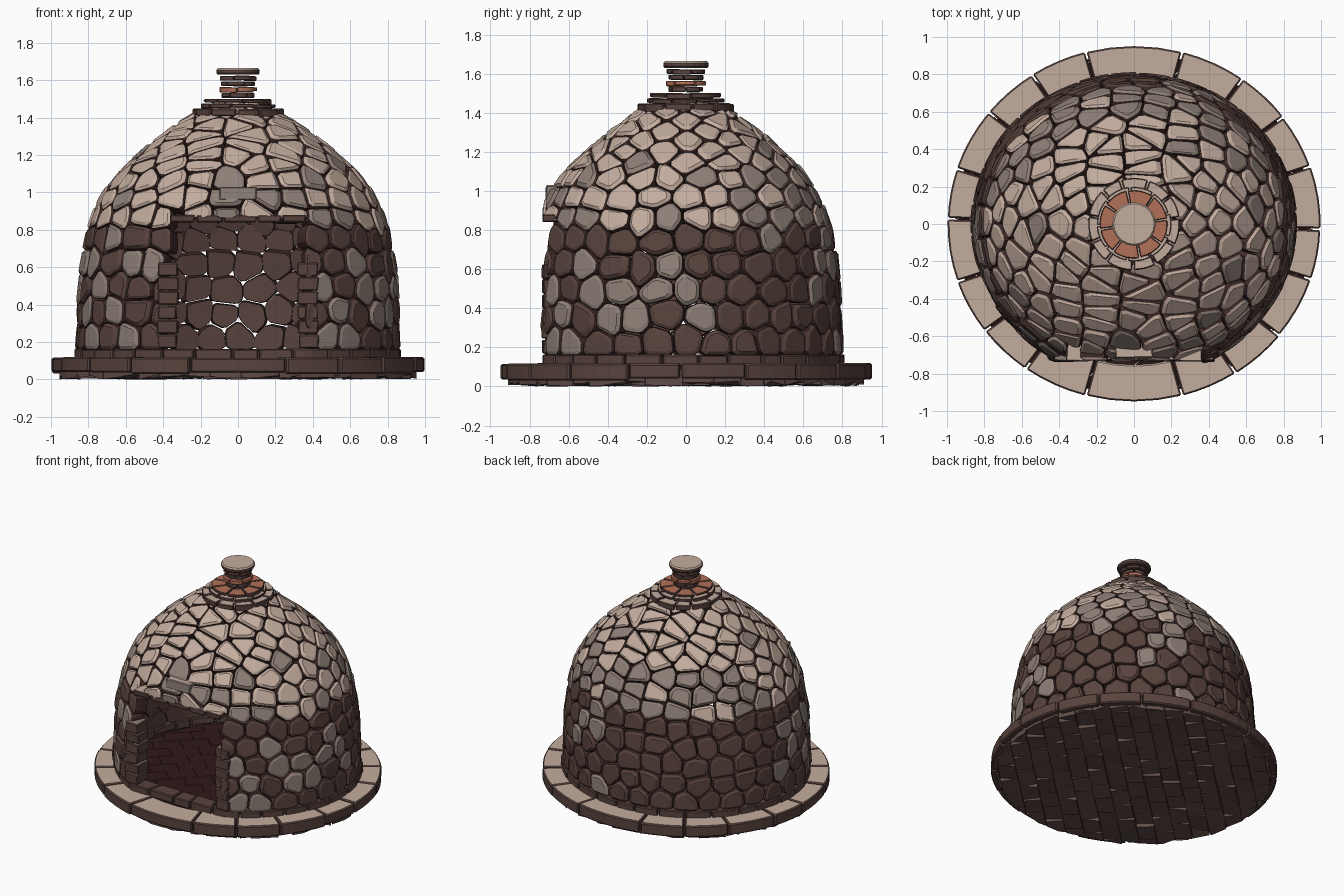
import bpy, bmesh, math, random
from mathutils import Vector

if "Cube" in bpy.data.objects:
    bpy.data.objects.remove(bpy.data.objects["Cube"])

random.seed(7)
rnd = random.uniform
YB, YF, FRONT = 0.925, 0.96, -0.725     # dome depth behind / in front, flat front wall


def material(name, rgb):
    m = bpy.data.materials.new(name)
    m.diffuse_color = (*rgb, 1)
    m.use_nodes = True
    m.node_tree.nodes["Principled BSDF"].inputs["Base Color"].default_value = m.diffuse_color
    return m


TAN = material("tan stone", (0.55, 0.415, 0.345))
GREY = material("grey stone", (0.27, 0.215, 0.185))
DARK = material("dark brown stone", (0.098, 0.056, 0.047))
CLAY = material("terracotta", (0.44, 0.16, 0.095))
FLOOR = material("floor underside", (0.12, 0.075, 0.064))
SOOT = material("sooty floor", (0.03, 0.009, 0.009))
JOINT = material("sooty joint", (0.05, 0.024, 0.021))


def finish(name, bm, mats, bevel=0.0, by_top=True):
    """Make the object; by_top gives upward faces the first material, the rest the second."""
    bmesh.ops.recalc_face_normals(bm, faces=bm.faces[:])
    if by_top:
        bm.normal_update()
        for f in bm.faces:
            f.material_index = 0 if f.normal.z > 0.5 else 1
    me = bpy.data.meshes.new(name)
    bm.to_mesh(me)
    bm.free()
    ob = bpy.data.objects.new(name, me)
    bpy.context.collection.objects.link(ob)
    for m in mats:
        me.materials.append(m)
    if bevel:
        b = ob.modifiers.new("worn edges", 'BEVEL')
        b.width, b.segments, b.limit_method = bevel, 1, 'ANGLE'
        b.angle_limit = math.radians(40)
    return ob


def loft(bm, rings, cap=0, side=0, back=0):
    """Closed solid through a list of equal-length point rings."""
    vs = [[bm.verts.new(p) for p in r] for r in rings]
    n = len(vs[0])
    bm.faces.new(vs[0][::-1]).material_index = back
    bm.faces.new(vs[-1]).material_index = cap
    for j, (a, b) in enumerate(zip(vs, vs[1:])):
        for i in range(n):
            f = bm.faces.new((a[i], a[(i + 1) % n], b[(i + 1) % n], b[i]))
            f.material_index = cap if j == len(vs) - 2 else side


def clip(poly, nx, ny, d):
    """Keep the part of a 2D polygon where nx*x + ny*y <= d."""
    out = []
    for i, p in enumerate(poly):
        q = poly[(i + 1) % len(poly)]
        a, b = nx * p[0] + ny * p[1] - d, nx * q[0] + ny * q[1] - d
        if a <= 0:
            out.append(p)
        if a * b < 0:
            t = a / (a - b)
            out.append((p[0] + t * (q[0] - p[0]), p[1] + t * (q[1] - p[1])))
    return out


def ring_blocks(name, r0, r1, z0, z1, angles, mat, ys=1.0, gap=0.005, front=-9, jit=0.006,
                bevel=0.006, side=DARK):
    """Circle of curved blocks between consecutive angles (degrees)."""
    bm = bmesh.new()
    for a0, a1 in zip(angles, angles[1:]):
        a0, a1 = math.radians(a0) + gap / r1, math.radians(a1) - gap / r1
        ro, lo, hi = r1 - rnd(0, jit), z0 + rnd(-jit, jit), z1 - rnd(0, jit)
        rings = []
        for k in range(5):
            a = a0 + (a1 - a0) * k / 4
            c, s = math.cos(a), math.sin(a) * ys
            pts = [(r0, lo), (ro, lo), (ro, hi), (r0, hi)]
            rings.append([Vector((r * c, max(r * s, front + (r1 - r)), z)) for r, z in pts])
        loft(bm, rings)
    return finish(name, bm, [mat, side], bevel)


def even(n, start=0.0, wob=0.0):
    a = [start + 360 * i / n + rnd(-wob, wob) for i in range(n)]
    return a + [a[0] + 360]


# Base: rim stones with one wide stone at front and back
half = [-75 + 150 * i / 8 + (rnd(-2, 2) if 0 < i < 8 else 0) for i in range(9)]
ring_blocks("base_rim", 0.79, 1.0, 0.035, 0.12, half + [180 + a for a in half] + [285],
            TAN, 0.953, 0.005, bevel=0.008)

# Floor of diagonal tiles, slightly uneven underneath
bm = bmesh.new()
for i in range(-8, 9):
    for j in range(-14, 15):
        cx, cy = i * 0.2 + (j % 2) * 0.1, j * 0.125
        w, h = 0.098, 0.061
        poly = []
        for x, y in ((-w, -h), (w, -h), (w, h), (-w, h)):
            x, y = x + cx, y + cy
            poly.append(((x - y) * 0.7071, (x + y) * 0.7071 * 0.953))
        for k in range(32):
            a = math.tau * k / 32
            poly = clip(poly, math.cos(a), math.sin(a) / 0.953, 0.955)
            if len(poly) < 3:
                break
        if len(poly) >= 3:
            t = rnd(0.082, 0.09)
            loft(bm, [[Vector((*p, rnd(0.005, 0.035))) for p in poly], [Vector((*p, t)) for p in poly]])
low = min(v.co.z for v in bm.verts)
for v in bm.verts:
    if v.co.z < 0.05:
        v.co.z -= low
finish("floor_tiles", bm, [SOOT, FLOOR])

# Low footing course under the dome
ring_blocks("footing_course", 0.76, 0.875, 0.105, 0.165, even(30, 3, 2), DARK, 0.93, front=-0.735)

# Dome wall profile (radius, height), walked by arc length
PROFILE = [(.865, .16), (.858, .4), (.845, .6), (.81, .8), (.775, .9), (.725, 1.0),
           (.65, 1.1), (.545, 1.2), (.42, 1.3), (.28, 1.4), (.14, 1.47)]
LENS = [math.dist(a, b) for a, b in zip(PROFILE, PROFILE[1:])]
TOTAL = sum(LENS)


def profile(s):
    for i, l in enumerate(LENS):
        if s <= l or i == len(LENS) - 1:
            t = s / l
            a, b = PROFILE[i], PROFILE[i + 1]
            return a[0] + t * (b[0] - a[0]), a[1] + t * (b[1] - a[1])
        s -= l


def surface(th, s):
    r, z = profile(s)
    y = r * math.sin(th)
    return Vector((r * math.cos(th), max(y * (YB if y > 0 else YF), FRONT), z))


# Stone seeds laid in jittered courses
seeds = []
s, row = 0.06, 0
while s < TOTAL - 0.02:
    r, z = profile(s)
    hgt = 0.135 if z < 0.75 else 0.115 if z < 1.1 else 0.085
    n = max(7, int(math.tau * r / (0.168 if z < 1.1 else 0.22)))
    wob = 0.16 if z < 1.1 else 0.07
    for k in range(n):
        th = math.tau * (k + 0.5 * (row % 2) + rnd(-.22, .22)) / n
        ss = s + rnd(-wob, wob) * hgt
        P = surface(th, ss)
        T = (surface(th + .04, ss) - surface(th - .04, ss)).normalized()
        U = surface(th, ss + .03) - surface(th, ss - .03)
        U = (U - T * U.dot(T)).normalized()
        seeds.append((P, T, U, T.cross(U), r, z))
    s += hgt
    row += 1


def stone_colour(P):
    """0 tan near the top, 1 grey between, 2 dark low down; the front half is paler."""
    u, pale = random.random(), P.y < 0.12
    if P.z < 0.82:
        return 1 if u < (0.42 if pale and abs(P.x) > 0.4 else 0.08) else 2
    if P.z < 1.08:
        return 0 if u < (0.6 if pale else 0.3) else 1
    return 0 if u < 0.92 else 1


OPEN_X, OPEN_Z = 0.36, 0.86     # fire opening half width and top
bm = bmesh.new()
for P, T, U, N, r, z in seeds:
    front = P.y < -0.3
    if front and abs(P.x) < OPEN_X and P.z < OPEN_Z - 0.02:
        continue
    poly = [(-.17, -.11), (.17, -.11), (.17, .11), (-.17, .11)]
    for Q, _, _, M, _, _ in seeds:
        D = Q - P
        if 1e-6 < D.length < 0.45 and M.dot(N) > 0.3:
            x, y = D.dot(T), D.dot(U)
            l = math.hypot(x, y)
            if l > 0.01:
                poly = clip(poly, x / l, y / l, l / 2 - 0.004)
    poly = clip(poly, 0, -1, P.z - 0.16)            # sit on the footing
    if front and P.z < OPEN_Z + 0.15 and abs(P.x) < OPEN_X + 0.25:
        if abs(P.x) >= OPEN_X:                      # straight edge beside the opening
            sg = 1 if P.x > 0 else -1
            poly = clip(poly, -sg * T.x, -sg * U.x, abs(P.x) - OPEN_X)
        else:                                       # straight edge above it
            poly = clip(poly, 0, -1, (P.z - OPEN_Z) / max(U.z, .3))
    if len(poly) < 3:
        continue
    pts = []                                        # round the corners
    for i, p in enumerate(poly):
        q = poly[(i + 1) % len(poly)]
        for t in (0.17, 0.83):
            pts.append((p[0] + t * (q[0] - p[0]), p[1] + t * (q[1] - p[1])))
    cx, cy = (sum(p[i] for p in pts) / len(pts) for i in (0, 1))
    rv = 0.6 if z > 0.75 else 5.0
    flat = front and abs(P.x) < 0.35 and z < 0.95
    bulge, tx, ty = rnd(0.0, 0.008), rnd(-.05, .05), rnd(-.05, .05)
    rings = []
    for k, d in ((0.93, -0.09), (1.0, -0.05), (1.0, -0.012), (0.955, -0.004), (0.75, bulge)):
        ring = []
        for x, y in pts:
            x, y = cx + (x - cx) * k, cy + (y - cy) * k
            sag = (0 if flat else x * x / (2 * max(r, .2))) + y * y / (2 * rv)
            ring.append(P + T * x + U * y + N * (d - sag + (x * tx + y * ty if d > -.02 else 0)))
        rings.append(ring)
    loft(bm, rings, stone_colour(P), 3, 2)
finish("dome_stones", bm, [TAN, GREY, DARK, JOINT], by_top=False)


def block(bm, x0, x1, y0, y1, z0, z1, j=0.006):
    q = [(x0, y0), (x1, y0), (x1, y1), (x0, y1)]
    loft(bm, [[Vector((x + rnd(-j, j), y + rnd(-j, j), z)) for x, y in q] for z in (z0, z1)])


# Stacked pillars either side of the opening
for side, sg in (("left", -1), ("right", 1)):
    bm = bmesh.new()
    for i in range(6):
        z0 = 0.165 + i * 0.077
        a, b = sorted((sg * rnd(.315, .33), sg * 0.43))
        block(bm, a, b, -0.733, -0.61, z0 + .003, z0 + .074)
    finish(side + "_door_pillar", bm, [GREY, DARK], 0.006)

# Lintel stones over the opening, and a pale keystone block above
bm = bmesh.new()
for x0, x1 in ((-.36, -.23), (-.222, -.08), (-.072, .1), (.108, .23), (.238, .36)):
    block(bm, x0, x1, -0.73, -0.62, 0.84, 0.88)
finish("lintel", bm, [TAN, DARK], 0.006)
bm = bmesh.new()
block(bm, -0.1, 0.1, -0.715, -0.62, 0.96, 1.03)
finish("keystone", bm, [TAN, GREY], 0.006)

# Chimney: stone collars, clay ring, stacked neck and cap
ring_blocks("chimney_collar", 0.12, 0.25, 1.405, 1.45, even(11, 5, 4), TAN)
ring_blocks("chimney_upper_collar", 0.12, 0.2, 1.45, 1.475, even(9, 20, 4), TAN, bevel=0.004)
ring_blocks("chimney_clay_ring", 0.08, 0.185, 1.477, 1.503, even(8, 10, 3), CLAY, jit=0.008, bevel=0.004)
for i, (r, m) in enumerate(((.09, DARK), (.103, CLAY), (.092, DARK), (.1, CLAY))):
    z0 = 1.508 + i * 0.03
    ring_blocks("chimney_neck_%d" % (i + 1), 0.04, r, z0, z0 + 0.026, even(6, i * 25, 4), m,
                gap=0.003, jit=0.004, bevel=0.003, side=CLAY if i == 1 else DARK)
bm = bmesh.new()
loft(bm, [[Vector((r * math.cos(math.tau * k / 20), r * math.sin(math.tau * k / 20), z))
           for k in range(20)] for r, z in ((.11, 1.63), (.116, 1.638), (.116, 1.655), (.108, 1.664))])
finish("chimney_cap", bm, [TAN, DARK])
